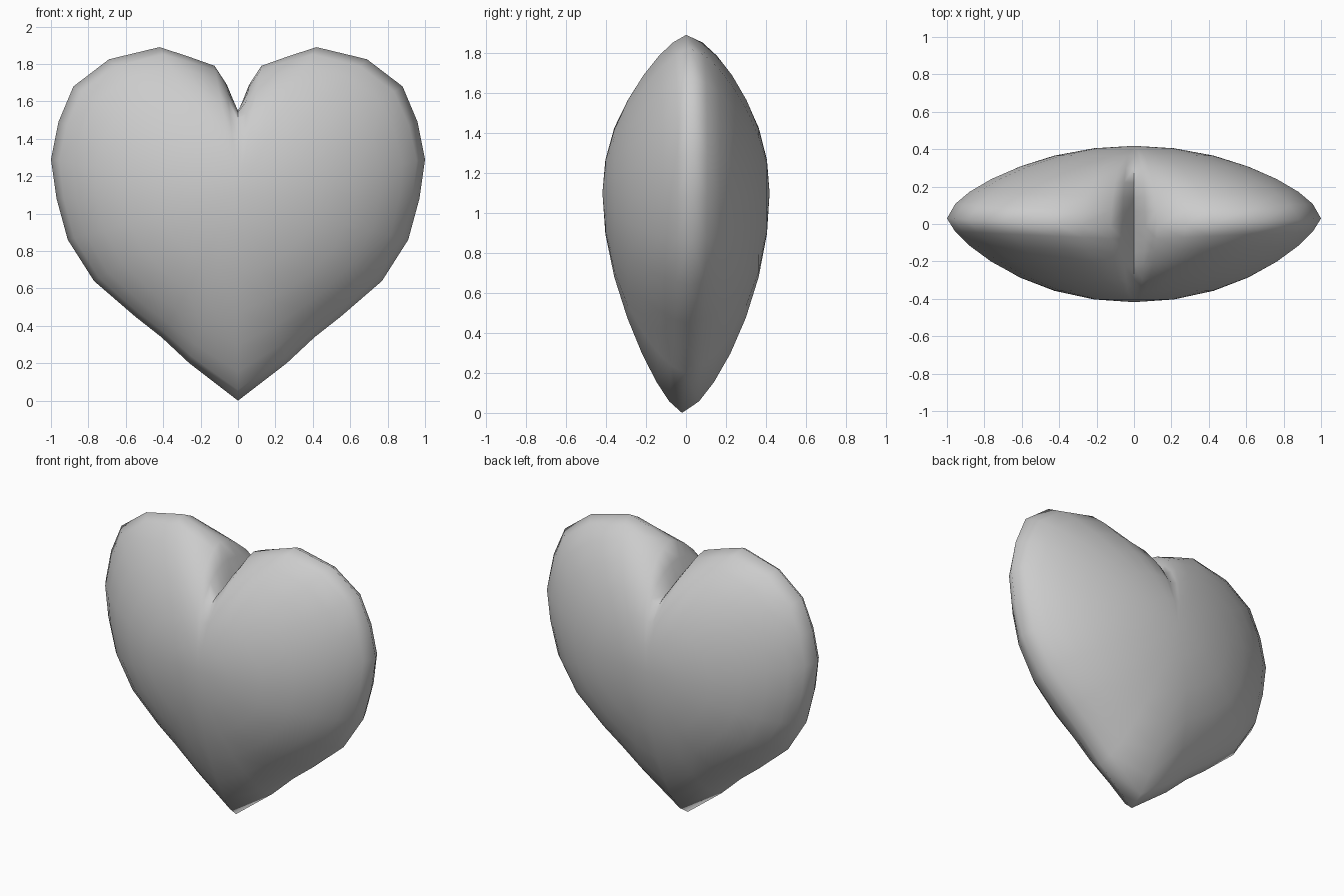
import bpy, bmesh, math

if "Cube" in bpy.data.objects:
    bpy.data.objects.remove(bpy.data.objects["Cube"])

# Right half of the heart outline (x, z), from the cleft round to the tip
HALF = [(0, 1.54), (0.06, 1.69), (0.125, 1.79), (0.28, 1.845), (0.42, 1.89),
        (0.69, 1.825), (0.88, 1.68), (0.96, 1.49), (1.0, 1.29), (0.97, 1.08),
        (0.91, 0.86), (0.77, 0.64), (0.55, 0.45), (0.41, 0.34), (0.26, 0.20), (0, 0)]
OUTLINE = HALF + [(-x, z) for x, z in HALF[-2:0:-1]]
CZ = 1.1            # height of the fattest point
DEPTH = 0.418       # half thickness
RINGS = [0.22, 0.44, 0.63, 0.78, 0.89, 0.96]


def belly(x, dz):
    """Outline point moved radially onto the rounded belly shape."""
    k = 1 / math.hypot(x / 0.97, dz / (0.76 if dz > 0 else 0.92))
    return x * k, dz * k


def ring(bm, s, side):
    """One loop at scale s, front (-1) or back (+1): oval inside, heart at the rim."""
    power = 0.64 if side > 0 else 0.72
    w = s * s
    verts = []
    for x, z in OUTLINE:
        bx, bz = belly(x, z - CZ)
        px = w * x + (1 - w) * bx
        pz = w * (z - CZ) + (1 - w) * bz
        rim = (0.05 * abs(x) - 0.02) * s ** 4
        y = side * DEPTH * (1 - w) ** power + rim
        verts.append(bm.verts.new((px * s, y, CZ + pz * s)))
    return verts


def bridge(bm, a, b):
    n = len(a)
    for i in range(n):
        j = (i + 1) % n
        bm.faces.new((a[i], a[j], b[j], b[i]))


# Puffy heart: nested loops on both sides sharing one rim
bm = bmesh.new()
edge = ring(bm, 1.0, 1)
for side in (-1, 1):
    outer = edge
    for s in reversed(RINGS):
        inner = ring(bm, s, side)
        bridge(bm, outer, inner)
        outer = inner
    pole = bm.verts.new((0, side * DEPTH, CZ))
    for i in range(len(outer)):
        bm.faces.new((outer[i], outer[(i + 1) % len(outer)], pole))
bmesh.ops.recalc_face_normals(bm, faces=bm.faces)

mesh = bpy.data.meshes.new("heart")
bm.to_mesh(mesh)
bm.free()
heart = bpy.data.objects.new("heart", mesh)
bpy.context.collection.objects.link(heart)
bpy.context.view_layer.objects.active = heart
heart.select_set(True)
bpy.ops.object.shade_smooth_by_angle(angle=math.radians(80))
